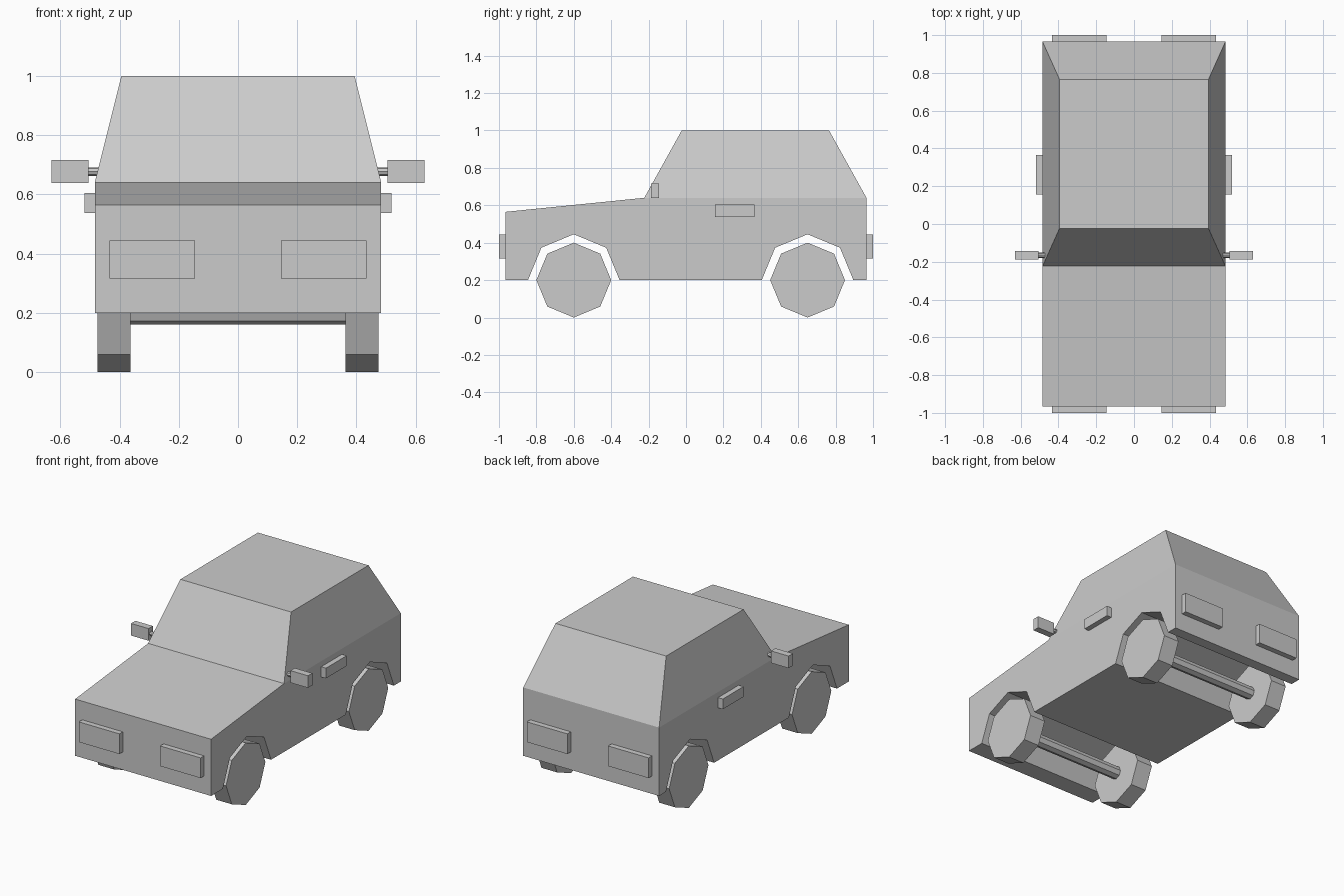
import bpy, bmesh, math
from mathutils import Matrix, Vector

cube = bpy.data.objects.get("Cube")
if cube:
    bpy.data.objects.remove(cube, do_unlink=True)

grey = bpy.data.materials.new("plain_grey")
grey.use_nodes = True
COLOUR = (0.6, 0.6, 0.6, 1)
grey.diffuse_color = COLOUR
grey.node_tree.nodes["Principled BSDF"].inputs["Base Color"].default_value = COLOUR

AXLE_Z = 0.2
AXLE_Y = {"front": -0.6, "rear": 0.65}
SIDES = (("left", 1), ("right", -1))


def finish(name, bm):
    bmesh.ops.recalc_face_normals(bm, faces=bm.faces)
    mesh = bpy.data.meshes.new(name)
    bm.to_mesh(mesh)
    bm.free()
    mesh.materials.append(grey)
    obj = bpy.data.objects.new(name, mesh)
    bpy.context.collection.objects.link(obj)
    return obj


def box(name, low, high):
    low, high = Vector(low), Vector(high)
    bm = bmesh.new()
    size = Matrix.Diagonal(high - low).to_4x4()
    bmesh.ops.create_cube(bm, size=1, matrix=Matrix.Translation((low + high) / 2) @ size)
    return finish(name, bm)


def side_box(name, side, x, y, z):
    xs = sorted((x[0] * side, x[1] * side))
    return box(name, (xs[0], y[0], z[0]), (xs[1], y[1], z[1]))


def cross_bar(name, x0, x1, y, z, radius):
    """Eight-sided cylinder along x, with a corner pointing straight up."""
    bm = bmesh.new()
    place = Matrix.Translation(((x0 + x1) / 2, y, z)) @ Matrix.Rotation(math.pi / 2, 4, "Y")
    bmesh.ops.create_cone(bm, cap_ends=True, segments=8, radius1=radius, radius2=radius,
                          depth=abs(x1 - x0), matrix=place)
    return finish(name, bm)


def arch(y):
    """Half octagon over a wheel, rear to front."""
    return [(y + 0.245 * math.cos(i * math.pi / 4), AXLE_Z + 0.245 * math.sin(i * math.pi / 4))
            for i in range(5)]


# Lower body: side profile with wheel arches, extruded across the width
profile = [(-0.965, AXLE_Z), (-0.965, 0.565), (-0.223, 0.64), (0.965, 0.64), (0.965, AXLE_Z)]
profile += arch(AXLE_Y["rear"]) + arch(AXLE_Y["front"])
bm = bmesh.new()
face = bm.faces.new([bm.verts.new((-0.484, y, z)) for y, z in profile])
out = bmesh.ops.extrude_face_region(bm, geom=[face])["geom"]
bmesh.ops.translate(bm, vec=(0.968, 0, 0), verts=[v for v in out if isinstance(v, bmesh.types.BMVert)])
finish("body", bm)

# Cabin: box tapered towards the roof
cabin = box("cabin", (-0.484, -0.223, 0.64), (0.484, 0.965, 1.0))
for v in cabin.data.vertices:
    if v.co.z > 0.9:
        v.co.x = math.copysign(0.394, v.co.x)
        v.co.y += 0.2 if v.co.y < 0 else -0.2

# Wheels and axles
for end, y in AXLE_Y.items():
    cross_bar(end + "_axle", -0.37, 0.37, y, AXLE_Z, 0.04)
    for label, s in SIDES:
        cross_bar(f"{end}_{label}_wheel", s * 0.364, s * 0.475, y, AXLE_Z, 0.2)

for label, s in SIDES:
    # Lamps
    side_box(label + "_headlamp", s, (0.145, 0.434), (-1.0, -0.96), (0.315, 0.445))
    side_box(label + "_tail_lamp", s, (0.145, 0.434), (0.96, 1.0), (0.315, 0.445))
    # Door handle
    side_box(label + "_door_handle", s, (0.48, 0.518), (0.155, 0.365), (0.538, 0.604))
    # Mirror and its arm
    side_box(label + "_mirror", s, (0.505, 0.63), (-0.188, -0.144), (0.638, 0.716))
    cross_bar(label + "_mirror_arm", s * 0.46, s * 0.51, -0.165, 0.677, 0.014)
